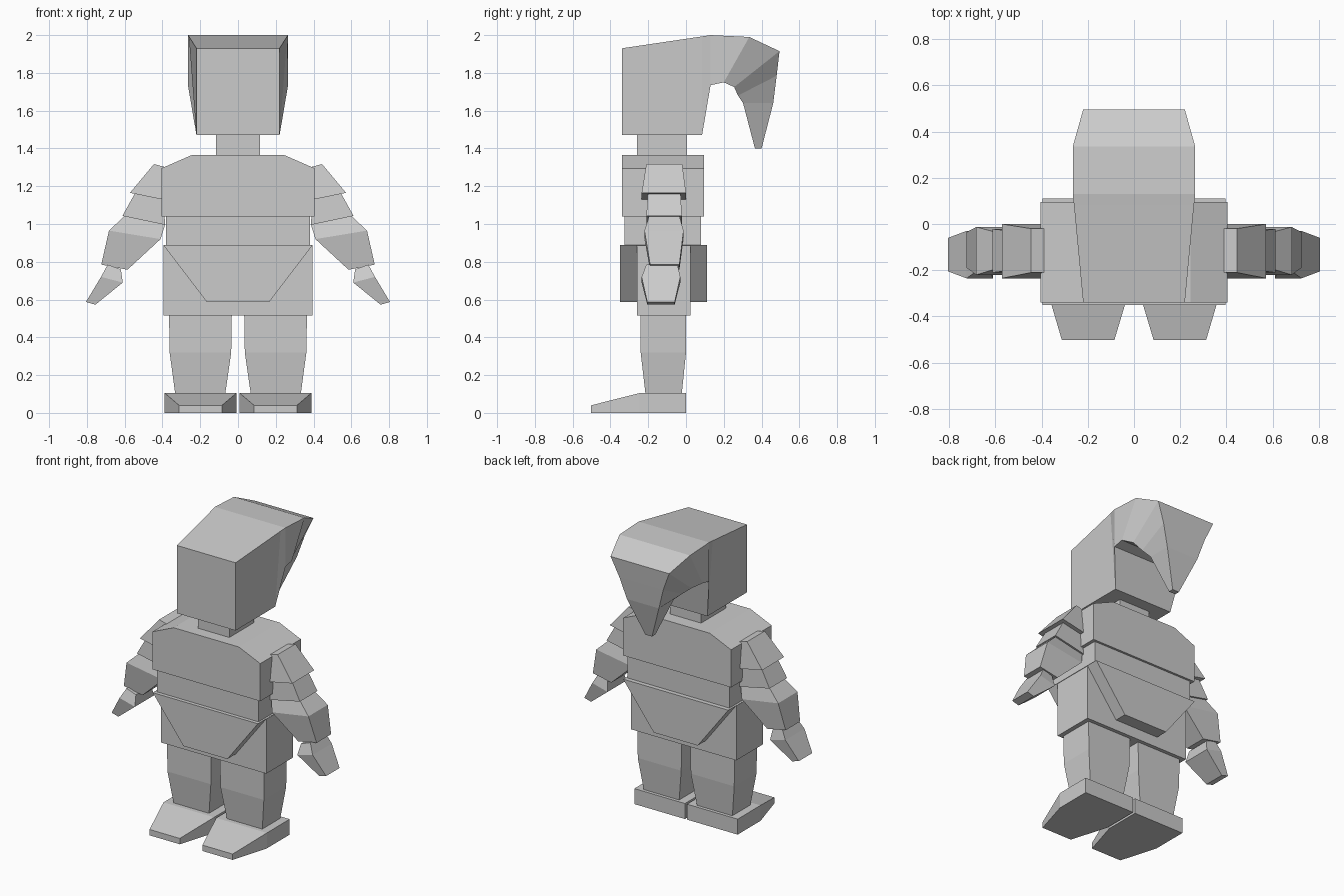
import bpy, bmesh


def loft(name, rings, mirror=False):
    """Skin a list of equal-length closed rings, capping both ends."""
    bm = bmesh.new()
    vr = [[bm.verts.new(p) for p in r] for r in rings]
    n = len(rings[0])
    for a, b in zip(vr, vr[1:]):
        for i in range(n):
            j = (i + 1) % n
            bm.faces.new((a[i], a[j], b[j], b[i]))
    bm.faces.new(vr[0])
    bm.faces.new(vr[-1])
    bmesh.ops.recalc_face_normals(bm, faces=bm.faces)
    me = bpy.data.meshes.new(name)
    bm.to_mesh(me)
    bm.free()
    ob = bpy.data.objects.new(name, me)
    bpy.context.collection.objects.link(ob)
    if mirror:
        ob.modifiers.new("mirror", 'MIRROR').use_mirror_merge = False
    return ob


def prism(name, outline, y0, y1):
    """Extrude an x-z outline along y."""
    return loft(name, [[(x, y, z) for x, z in outline] for y in (y0, y1)])


def box(name, w, y0, y1, z0, z1):
    return prism(name, [(-w, z0), (w, z0), (w, z1), (-w, z1)], y0, y1)


def limb(name, sections):
    """Each section: outer x, z, inner x, z, front y, back y."""
    loft(name, [[(xo, f, zo), (xo, b, zo), (xi, b, zi), (xi, f, zi)]
                for xo, zo, xi, zi, f, b in sections], mirror=True)


# Head with swept-back crest curling down to a point
# top y, z, half width, then bottom y, z, half width
head = [
    (-.34, 1.93, .22, -.34, 1.47, .22),
    (.085, 1.993, .26, .085, 1.47, .22),
    (.13, 2.0, .265, .13, 1.735, .265),
    (.335, 1.99, .265, .20, 1.75, .265),
    (.495, 1.915, .22, .255, 1.725, .22),
    (.48, 1.785, .165, .275, 1.68, .165),
    (.462, 1.64, .12, .302, 1.64, .12),
    (.40, 1.40, .025, .365, 1.40, .025),
]
loft("head_crest", [[(-wt, yt, zt), (wt, yt, zt), (wb, yb, zb), (-wb, yb, zb)]
                    for yt, zt, wt, yb, zb, wb in head])

# Torso
box("neck", .117, -.26, .005, 1.36, 1.47)
prism("chest", [(-.405, 1.04), (.405, 1.04), (.405, 1.295), (.245, 1.365),
                (-.245, 1.365), (-.405, 1.295)], -.34, .095)
box("waist", .382, -.325, .08, .885, 1.04)
box("hips", .395, -.26, .025, .515, .885)
prism("loincloth", [(-.395, .888), (.395, .888), (.165, .587), (-.165, .587)], -.35, .11)

# Arms
limb("shoulder_guard", [(.445, 1.317, .38, 1.30, -.21, -.02),
                        (.572, 1.165, .40, 1.13, -.235, 0)])
limb("upper_arm", [(.53, 1.19, .40, 1.16, -.20, -.03),
                   (.612, 1.043, .385, .995, -.21, -.022)])
limb("forearm", [(.60, 1.043, .385, 1.0, -.195, -.035),
                 (.683, .965, .41, .92, -.22, -.013),
                 (.724, .785, .585, .758, -.19, -.035)])
limb("hand", [(.69, .785, .62, .76, -.21, -.045),
              (.725, .72, .61, .69, -.235, -.03),
              (.805, .587, .755, .573, -.205, -.06)])

# Legs
limb("leg", [(.365, .515, .033, .515, -.24, 0),
             (.362, .32, .036, .32, -.24, 0),
             (.333, .105, .067, .105, -.215, -.022)])

# Feet: flat sole, sloped and tapered toe
loft("foot", [[(x0, y, 0), (x1, y, 0), (x1, y, z), (x0, y, z)]
              for x0, x1, y, z in [(.008, .388, 0, .105), (.008, .388, -.245, .105),
                                   (.085, .312, -.503, .04)]], mirror=True)
